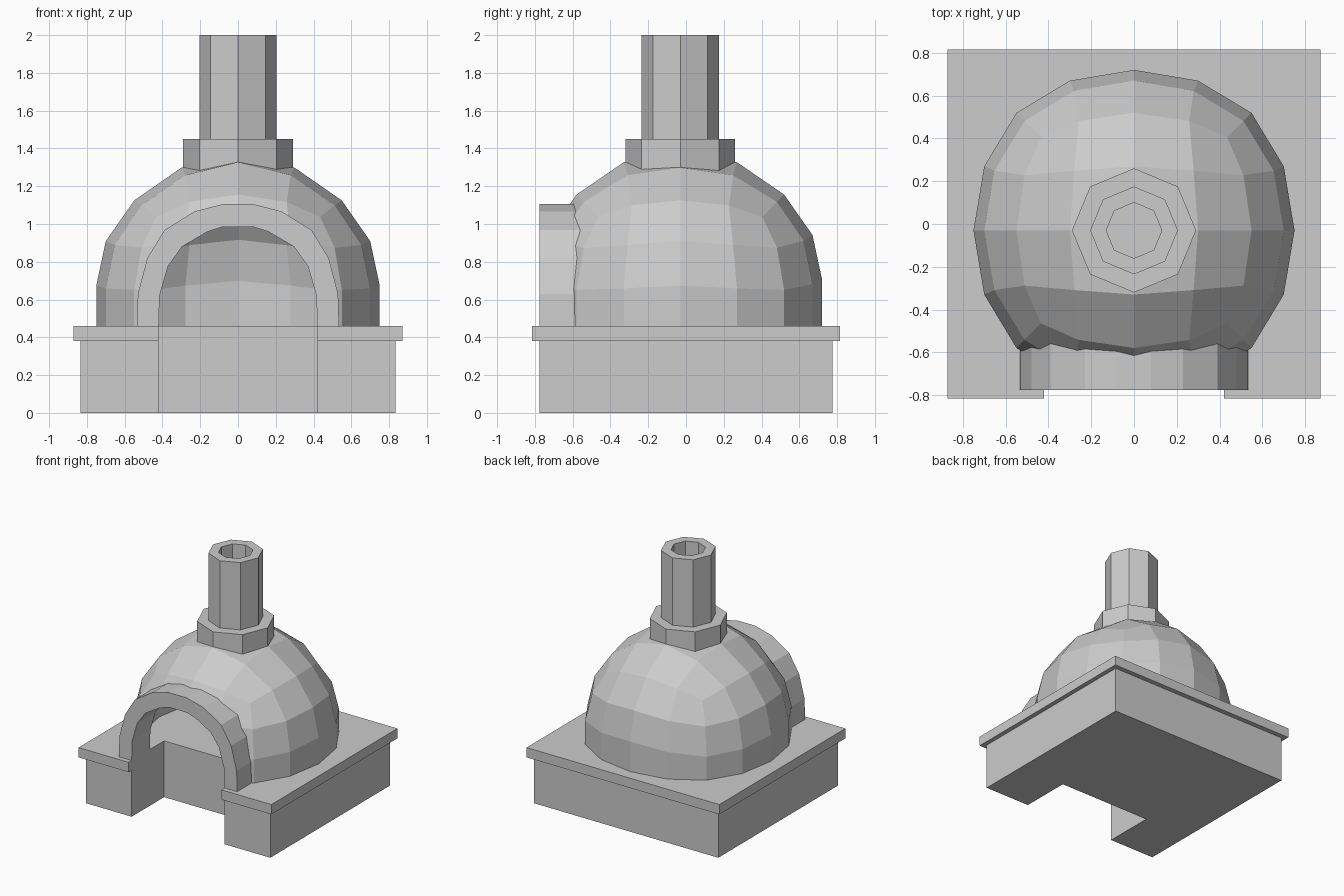
import bpy, bmesh, math

if "Cube" in bpy.data.objects:
    bpy.data.objects.remove(bpy.data.objects["Cube"])

stone = bpy.data.materials.new("grey_stone")
stone.diffuse_color = (0.604, 0.604, 0.604, 1)
stone.use_nodes = True
stone.node_tree.nodes["Principled BSDF"].inputs["Base Color"].default_value = stone.diffuse_color
CY = -0.03      # depth centre of dome and chimney
FLOOR = 0.46    # top of the slab


def make_object(name, bm, fix_normals=True):
    if fix_normals:
        bmesh.ops.recalc_face_normals(bm, faces=bm.faces)
    mesh = bpy.data.meshes.new(name)
    bm.to_mesh(mesh)
    bm.free()
    mesh.materials.append(stone)
    ob = bpy.data.objects.new(name, mesh)
    bpy.context.collection.objects.link(ob)
    return ob


def prism(name, outline, axis, start, end):
    """Extrude an outline: axis 'z' takes (x, y), axis 'y' takes (x, z)."""
    def place(a, b, t):
        return (a, b, t) if axis == 'z' else (a, t, b)
    bm = bmesh.new()
    face = bm.faces.new([bm.verts.new(place(a, b, start)) for a, b in outline])
    new = bmesh.ops.extrude_face_region(bm, geom=[face])['geom']
    for v in new:
        if isinstance(v, bmesh.types.BMVert):
            if axis == 'z':
                v.co.z = end
            else:
                v.co.y = end
    return make_object(name, bm)


def lathe(name, profile, sides=8):
    """Close a ring of (radius, z) points around the chimney axis."""
    bm = bmesh.new()
    rings = []
    for r, z in profile:
        rings.append([bm.verts.new((r * math.cos(2 * math.pi * i / sides),
                                    CY + r * math.sin(2 * math.pi * i / sides), z))
                      for i in range(sides)])
    for k in range(len(rings)):
        a, b = rings[k], rings[(k + 1) % len(rings)]
        for i in range(sides):
            j = (i + 1) % sides
            bm.faces.new((a[i], a[j], b[j], b[i]))
    return make_object(name, bm)


def apply_modifiers(ob):
    mesh = bpy.data.meshes.new_from_object(
        ob.evaluated_get(bpy.context.evaluated_depsgraph_get()))
    ob.modifiers.clear()
    ob.data = mesh


# Base: U-shaped plinth and slab with a notch at the front
def notched(hx, hy, notch=0.42, back=-0.355):
    return [(-hx, -hy), (-notch, -hy), (-notch, back), (notch, back),
            (notch, -hy), (hx, -hy), (hx, hy), (-hx, hy)]


prism("plinth", notched(0.835, 0.775), 'z', 0, 0.38)
prism("slab", notched(0.872, 0.815), 'z', 0.38, FLOOR)

# Arch: outer and inner half profiles, mirrored
outer = [(0.535, FLOOR), (0.53, 0.63), (0.48, 0.82), (0.39, 0.967),
         (0.23, 1.067), (0.08, 1.105)]
inner = [(0.42, FLOOR), (0.415, 0.62), (0.37, 0.777), (0.296, 0.88),
         (0.16, 0.96), (0.08, 0.985)]


def mirrored(half):
    return half + [(-x, z) for x, z in reversed(half)]


prism("mouth_arch", mirrored(outer) + mirrored(inner)[::-1], 'y', -0.775, -0.54)

# Dome: rounded cube, upper half, with straight skirt
bm = bmesh.new()
bmesh.ops.create_cube(bm, size=1.708)
dome = make_object("dome", bm)
sub = dome.modifiers.new("round", 'SUBSURF')
sub.levels = sub.render_levels = 2
sub.use_limit_surface = False
apply_modifiers(dome)

LEVELS = [(0, 0.69), (0.299, 0.925), (0.549, 1.14), (0.70, 1.313), (0.76, 1.36)]


def dome_height(w):
    for (w0, z0), (w1, z1) in zip(LEVELS, LEVELS[1:]):
        if w <= w1:
            return z0 + (z1 - z0) * (w - w0) / (w1 - w0)
    return LEVELS[-1][1]


bm = bmesh.new()
bm.from_mesh(dome.data)
bmesh.ops.delete(bm, geom=[v for v in bm.verts if v.co.z < -0.01], context='VERTS')
for v in bm.verts:
    x, y, w = v.co
    r2 = x * x + y * y
    spread = r2 + 0.01
    corner = (2 * x * y / spread) ** 2 * max(0, 1 - w / 0.5)
    v.co = (x, y + CY, dome_height(w) + 0.016 * (y * y - x * x) / spread - 0.04 * corner)
rim = [e for e in bm.edges if e.is_boundary]
skirt = bmesh.ops.extrude_edge_only(bm, edges=rim)['geom']
for v in skirt:
    if isinstance(v, bmesh.types.BMVert):
        v.co.z = FLOOR
bmesh.ops.recalc_face_normals(bm, faces=bm.faces)
top = max(bm.faces, key=lambda f: f.calc_center_median().z)
if top.normal.z < 0:
    bmesh.ops.reverse_faces(bm, faces=bm.faces)
bm.to_mesh(dome.data)
bm.free()

# Hollow the dome and cut its mouth inside the arch thickness
middle = [((a + c) / 2, (b + d) / 2) for (a, b), (c, d) in zip(outer, inner)]
middle[0] = (middle[0][0], 0.3)
cutter = prism("mouth_cutter", mirrored(middle), 'y', -0.95, -0.3)
shell = dome.modifiers.new("shell", 'SOLIDIFY')
shell.thickness = 0.06
shell.offset = -1
cut = dome.modifiers.new("mouth", 'BOOLEAN')
cut.operation = 'DIFFERENCE'
cut.solver = 'EXACT'
cut.object = cutter
apply_modifiers(dome)
bpy.data.objects.remove(cutter)
for p in dome.data.polygons:
    p.use_smooth = False

# Chimney: solid octagonal collar and hollow octagonal pipe
prism("chimney_collar", [(0.29 * math.cos(i * math.pi / 4),
                          CY + 0.29 * math.sin(i * math.pi / 4)) for i in range(8)],
      'z', 1.26, 1.45)
lathe("chimney_pipe", [(0.205, 1.44), (0.205, 2.0), (0.13, 2.0), (0.13, 1.44)])
